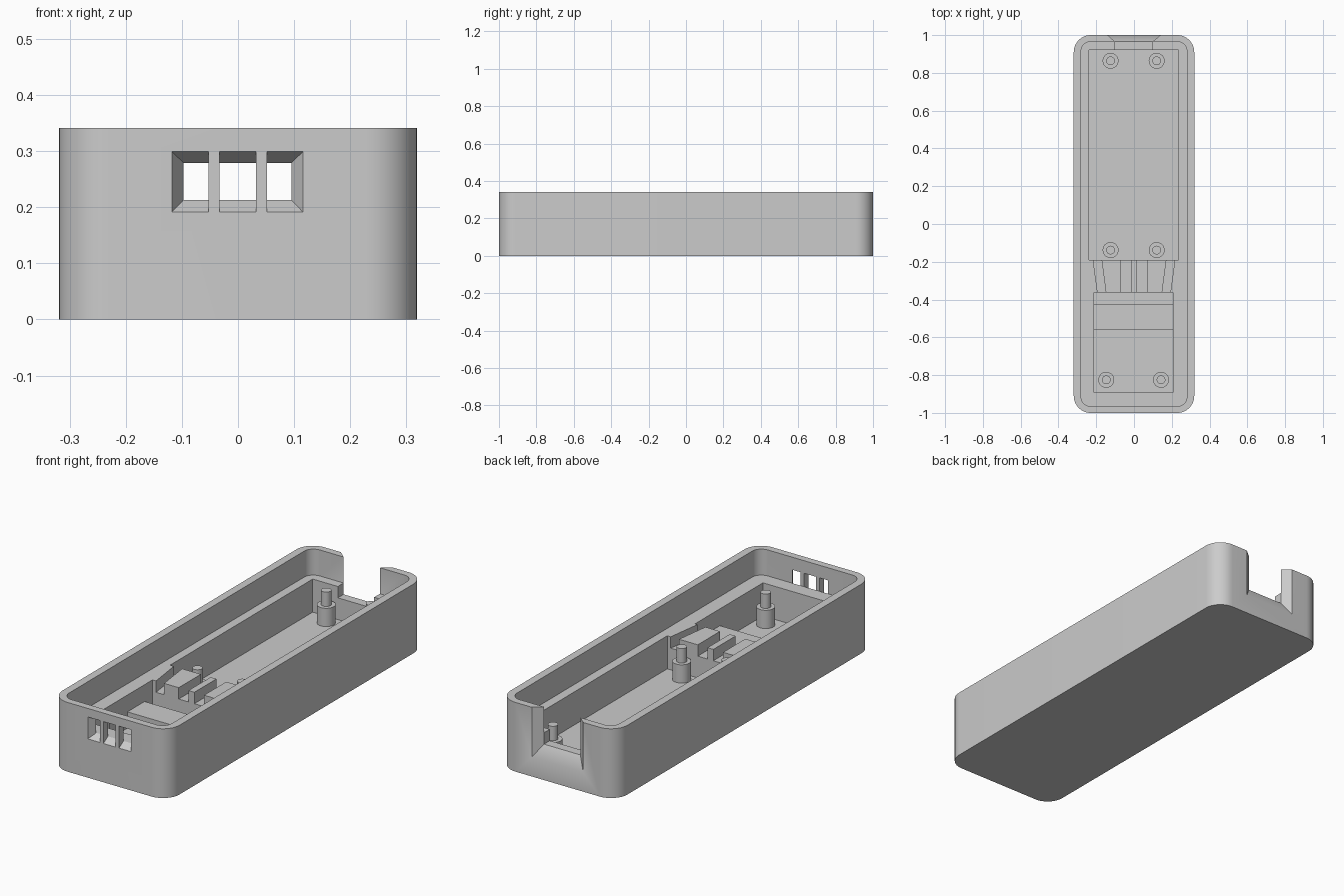
import bpy, bmesh, math

if "Cube" in bpy.data.objects:
    bpy.data.objects.remove(bpy.data.objects["Cube"])

grey = bpy.data.materials.new("light_grey_plastic")
grey.diffuse_color = (0.6, 0.6, 0.6, 1)
grey.use_nodes = True
grey.node_tree.nodes["Principled BSDF"].inputs["Base Color"].default_value = grey.diffuse_color


def loft(name, ring_a, ring_b):
    """Closed solid between two matching rings of points."""
    bm = bmesh.new()
    a = [bm.verts.new(p) for p in ring_a]
    b = [bm.verts.new(p) for p in ring_b]
    n = len(a)
    bm.faces.new(a)
    bm.faces.new(b)
    for i in range(n):
        j = (i + 1) % n
        bm.faces.new((a[i], a[j], b[j], b[i]))
    bmesh.ops.recalc_face_normals(bm, faces=bm.faces)
    mesh = bpy.data.meshes.new(name)
    bm.to_mesh(mesh)
    bm.free()
    mesh.materials.append(grey)
    obj = bpy.data.objects.new(name, mesh)
    bpy.context.collection.objects.link(obj)
    return obj


def prism(name, outline, z0, z1):
    return loft(name, [(x, y, z0) for x, y in outline], [(x, y, z1) for x, y in outline])


def box(name, x0, x1, y0, y1, z0, z1):
    return prism(name, [(x0, y0), (x1, y0), (x1, y1), (x0, y1)], z0, z1)


def rounded(hx, hy, r, steps=12):
    pts = []
    for k, (sx, sy) in enumerate([(1, 1), (-1, 1), (-1, -1), (1, -1)]):
        for i in range(steps + 1):
            t = math.pi / 2 * (k + i / steps)
            pts.append((sx * (hx - r) + r * math.cos(t), sy * (hy - r) + r * math.sin(t)))
    return pts


def taper(name, y_a, rect_a, y_b, rect_b):
    """Tapered opening along y, overshooting both ends; rects are x0, x1, z0, z1."""
    rings = []
    for t in (-0.3, 1.3):
        x0, x1, z0, z1 = [p + (q - p) * t for p, q in zip(rect_a, rect_b)]
        y = y_a + (y_b - y_a) * t
        rings.append([(x0, y, z0), (x1, y, z0), (x1, y, z1), (x0, y, z1)])
    return loft(name, *rings)


def smooth(obj):
    bpy.ops.object.select_all(action='DESELECT')
    obj.select_set(True)
    bpy.context.view_layer.objects.active = obj
    bpy.ops.object.shade_smooth_by_angle(angle=math.radians(30))


FLOOR, LEDGE, SILL, TOP = 0.05, 0.213, 0.157, 0.341

# Tray body
tray = prism("tray", rounded(0.319, 1.0, 0.09), 0, TOP)

# Lid recess and the two pockets below the ledge
cutters = [
    prism("recess", rounded(0.28, 0.965, 0.05), LEDGE, 0.4),
    box("board_pocket", -0.237, 0.235, -0.19, 0.92, FLOOR, 0.3),
    box("front_pocket", -0.212, 0.206, -0.893, -0.363, FLOOR, 0.3),
]

# Rear plug opening: flared outside, straight inside
cutters.append(taper("plug_flare", 1.0, (-0.14, 0.14, 0.096, 0.4), 0.965, (-0.1, 0.098, SILL, 0.4)))
cutters.append(box("plug_slot", -0.1, 0.098, 0.9, 0.965, SILL, 0.4))

# Front windows: the outer two flare sideways
for outer, inner in [((-0.118, -0.053), (-0.097, -0.053)),
                     ((-0.033, 0.032), (-0.033, 0.032)),
                     ((0.052, 0.116), (0.052, 0.095))]:
    cutters.append(taper("window", -1.0, outer + (0.191, 0.299), -0.965, inner + (0.213, 0.279)))

# Wire channels between the pockets: x span at the rear end, then at the front end
for s in (-1, 1):
    for r0, r1, f0, f1 in [(0.172, 0.217, 0.148, 0.192), (0.016, 0.069, 0.016, 0.069)]:
        outline = [(s * r0, -0.19), (s * r1, -0.19), (s * f1, -0.363), (s * f0, -0.363)]
        # short overshoot into both pockets
        outline = [(x, y + (0.005 if y > -0.2 else -0.005)) for x, y in outline]
        cutters.append(prism("wire_channel", outline, SILL, 0.3))

for c in cutters:
    c.hide_render = True
    mod = tray.modifiers.new("cut", 'BOOLEAN')
    mod.operation = 'DIFFERENCE'
    mod.solver = 'EXACT'
    mod.object = c
    bpy.context.view_layer.objects.active = tray
    bpy.ops.object.modifier_apply(modifier=mod.name)
for c in cutters:
    bpy.data.objects.remove(c)
smooth(tray)

# Raised shelf across the front pocket
box("pocket_shelf", -0.215, 0.209, -0.558, -0.424, FLOOR - 0.01, 0.13)


# Stepped mounting posts
def circle(cx, cy, r, n=32):
    return [(cx + r * math.cos(2 * math.pi * i / n), cy + r * math.sin(2 * math.pi * i / n))
            for i in range(n)]


for dx, y in [(0.122, 0.864), (0.122, -0.138), (0.145, -0.825)]:
    for s in (-1, 1):
        x = s * dx - 0.002
        smooth(prism("post_base", circle(x, y, 0.042), FLOOR - 0.01, 0.14))
        smooth(prism("post_pin", circle(x, y, 0.023), 0.13, 0.211))
